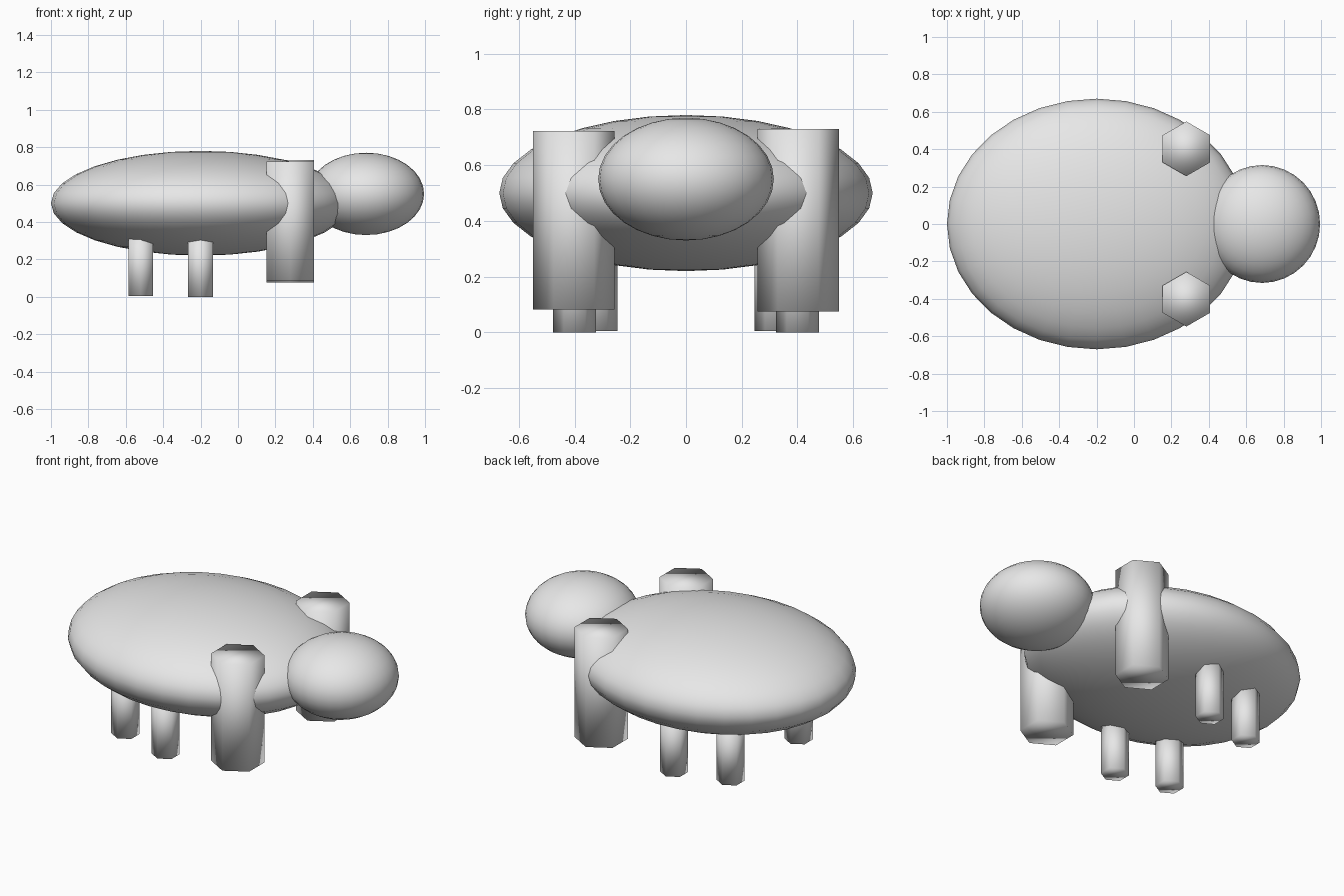
import bpy

if "Cube" in bpy.data.objects:
    bpy.data.objects.remove(bpy.data.objects["Cube"])

grey = bpy.data.materials.new("plain grey")
grey.diffuse_color = (0.8, 0.8, 0.8, 1)
grey.use_nodes = True
grey.node_tree.nodes["Principled BSDF"].inputs["Base Color"].default_value = grey.diffuse_color


def finish(name):
    ob = bpy.context.object
    ob.name = name
    ob.data.materials.append(grey)
    bpy.ops.object.shade_smooth()


def ellipsoid(name, centre, radii):
    bpy.ops.mesh.primitive_uv_sphere_add(segments=32, ring_count=16, radius=1, location=centre)
    bpy.context.object.scale = radii
    finish(name)


def hex_post(name, x, y, radius, bottom, top):
    # six-sided post with corners pointing along y
    bpy.ops.mesh.primitive_cylinder_add(vertices=6, radius=radius, depth=top - bottom,
                                        location=(x, y, (top + bottom) / 2))
    finish(name)


# Body and head
ellipsoid("body", (-0.2, 0, 0.5), (0.8, 0.67, 0.28))
ellipsoid("head", (0.685, 0, 0.55), (0.31, 0.315, 0.22))

# Legs on both sides: thick front pair, two thin rear pairs
for side, label in ((-1, "right"), (1, "left")):
    low, high = (0.083, 0.722) if side < 0 else (0.075, 0.73)
    hex_post(f"front_leg_{label}", 0.28, side * 0.402, 0.146, low, high)
    hex_post(f"middle_leg_{label}", -0.2, side * 0.4, 0.077, 0.0, 0.33)
    hex_post(f"rear_leg_{label}", -0.52, side * 0.322, 0.077, 0.005, 0.33)
